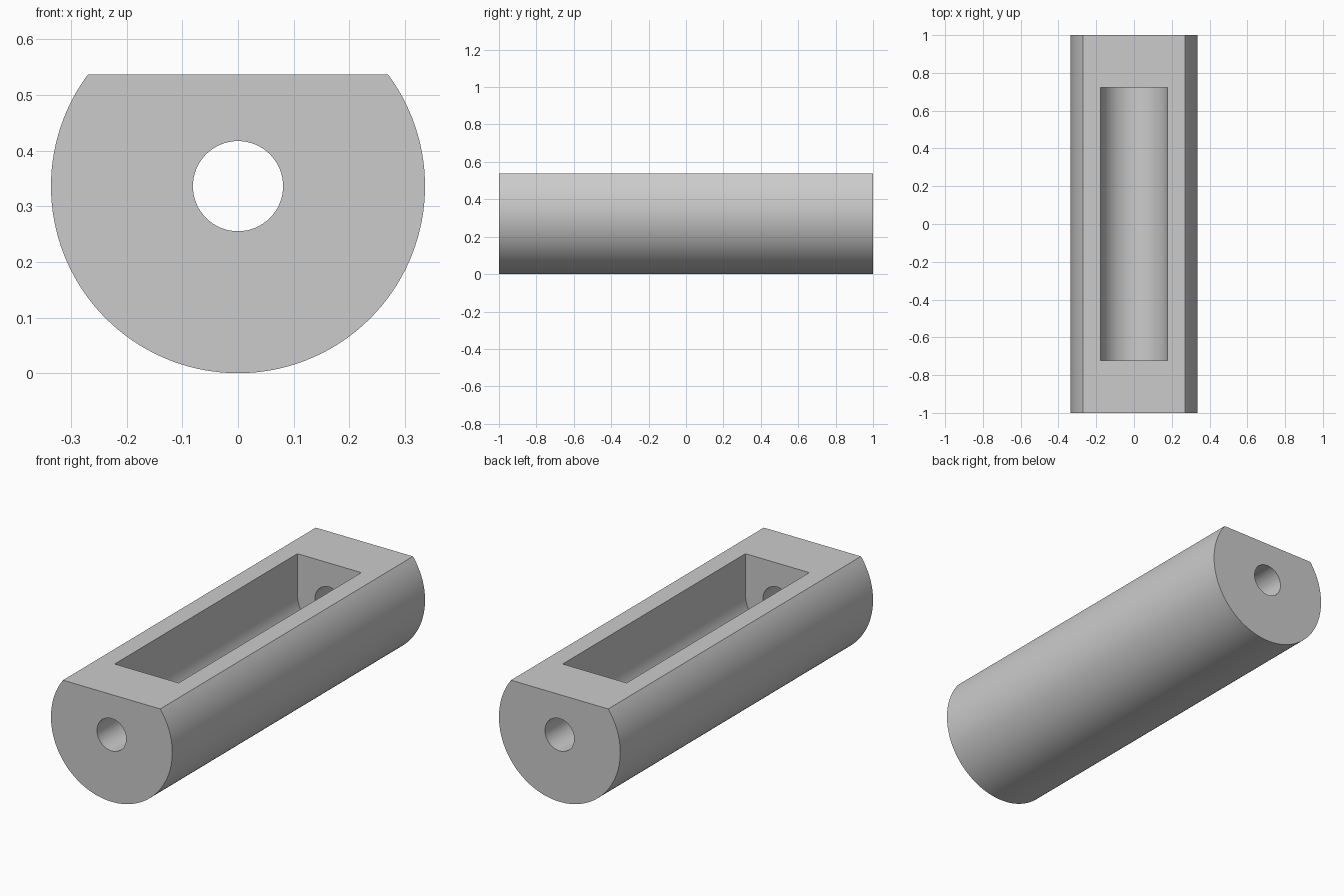
import bpy, bmesh, math

if "Cube" in bpy.data.objects:
    bpy.data.objects.remove(bpy.data.objects["Cube"])

RADIUS = 0.336      # outer radius, also height of the axis
FLAT_Z = 0.537      # height of the flat top
BORE_R = 0.081
SLOT_R = 0.177      # half width of the round-bottomed pocket
SLOT_Y = 0.723

grey = bpy.data.materials.new("plain grey")
grey.diffuse_color = (0.6, 0.6, 0.6, 1)
grey.use_nodes = True
grey.node_tree.nodes["Principled BSDF"].inputs["Base Color"].default_value = grey.diffuse_color


def arc(radius, start, end, steps):
    """Points of an arc about the axis, in the xz plane."""
    return [(radius * math.cos(start + (end - start) * i / steps),
             RADIUS + radius * math.sin(start + (end - start) * i / steps))
            for i in range(steps + 1)]


def extrude_profile(name, points, half_length):
    """Solid made by sweeping a closed xz profile along y."""
    bm = bmesh.new()
    face = bm.faces.new([bm.verts.new((x, -half_length, z)) for x, z in points])
    swept = bmesh.ops.extrude_face_region(bm, geom=[face])["geom"]
    verts = [v for v in swept if isinstance(v, bmesh.types.BMVert)]
    bmesh.ops.translate(bm, vec=(0, 2 * half_length, 0), verts=verts)
    bmesh.ops.recalc_face_normals(bm, faces=bm.faces)
    mesh = bpy.data.meshes.new(name)
    bm.to_mesh(mesh)
    bm.free()
    mesh.materials.append(grey)
    obj = bpy.data.objects.new(name, mesh)
    bpy.context.collection.objects.link(obj)
    return obj


# Round bar with a flat top
tilt = math.asin((FLAT_Z - RADIUS) / RADIUS)
body = extrude_profile("flat_topped_bar", arc(RADIUS, -math.pi - tilt, tilt, 96), 1.0)

# Round-bottomed pocket, open at the top
pocket_profile = arc(SLOT_R, -math.pi, 0, 48) + [(SLOT_R, 0.7), (-SLOT_R, 0.7)]
pocket = extrude_profile("pocket_cutter", pocket_profile, SLOT_Y)

# Bore through both end walls
bore = extrude_profile("bore_cutter", arc(BORE_R, 0, 2 * math.pi, 64)[:-1], 1.1)

bpy.context.view_layer.objects.active = body
body.select_set(True)
for cutter in (pocket, bore):
    mod = body.modifiers.new(cutter.name, "BOOLEAN")
    mod.operation = "DIFFERENCE"
    mod.solver = "EXACT"
    mod.object = cutter
    bpy.ops.object.modifier_apply(modifier=mod.name)
    bpy.data.objects.remove(cutter)

bpy.ops.object.shade_smooth_by_angle(angle=math.radians(30))
